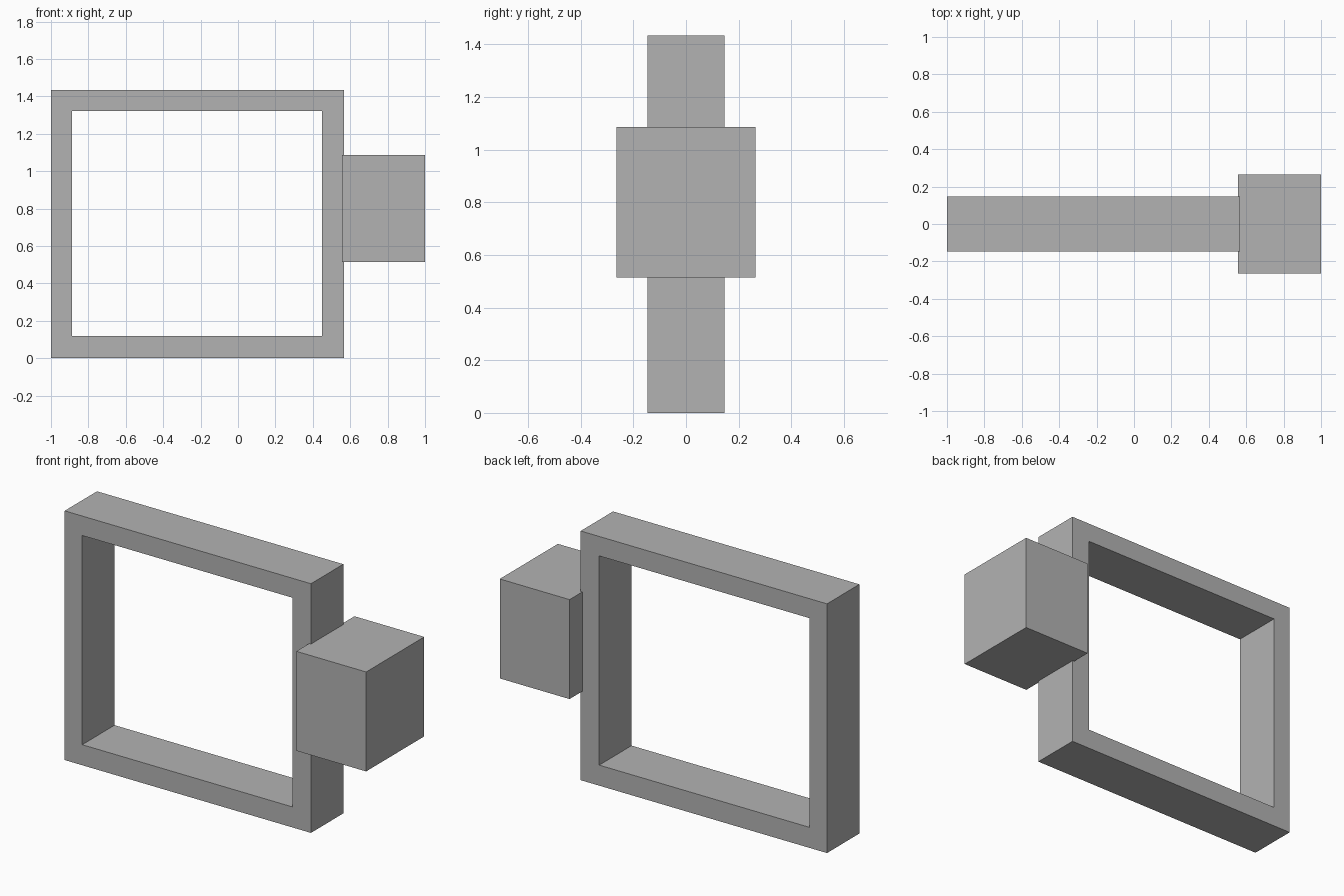
import bpy
import bmesh

if "Cube" in bpy.data.objects:
    bpy.data.objects.remove(bpy.data.objects["Cube"], do_unlink=True)

# Single matte grey
grey = bpy.data.materials.new("plain_grey")
grey.use_nodes = True
colour = (0.45, 0.45, 0.45, 1)
grey.diffuse_color = colour
grey.node_tree.nodes["Principled BSDF"].inputs["Base Color"].default_value = colour


def add_object(name, bm):
    bmesh.ops.recalc_face_normals(bm, faces=bm.faces)
    mesh = bpy.data.meshes.new(name)
    bm.to_mesh(mesh)
    bm.free()
    mesh.materials.append(grey)
    obj = bpy.data.objects.new(name, mesh)
    bpy.context.collection.objects.link(obj)
    return obj


def rectangle(bm, x0, x1, z0, z1, y):
    corners = [(x0, z0), (x1, z0), (x1, z1), (x0, z1)]
    return [bm.verts.new((x, y, z)) for x, z in corners]


# Square window frame: outer and inner loops, front and back, bridged into a ring
bm = bmesh.new()
half = 0.147
outer = (-1.0, 0.567, 0.0, 1.433)
inner = (-0.888, 0.449, 0.118, 1.321)
loops = [rectangle(bm, *outer, -half), rectangle(bm, *outer, half),
         rectangle(bm, *inner, half), rectangle(bm, *inner, -half)]
for a, b in zip(loops, loops[1:] + loops[:1]):
    for i in range(4):
        j = (i + 1) % 4
        bm.faces.new((a[i], a[j], b[j], b[i]))
add_object("frame", bm)

# Solid block set slightly into the left side of the frame
bm = bmesh.new()
depth = 0.264
front = rectangle(bm, 0.556, 1.0, 0.514, 1.086, -depth)
face = bm.faces.new(front)
back = bmesh.ops.extrude_face_region(bm, geom=[face], use_keep_orig=True)
moved = [v for v in back["geom"] if isinstance(v, bmesh.types.BMVert)]
bmesh.ops.translate(bm, verts=moved, vec=(0, 2 * depth, 0))
add_object("side_block", bm)
